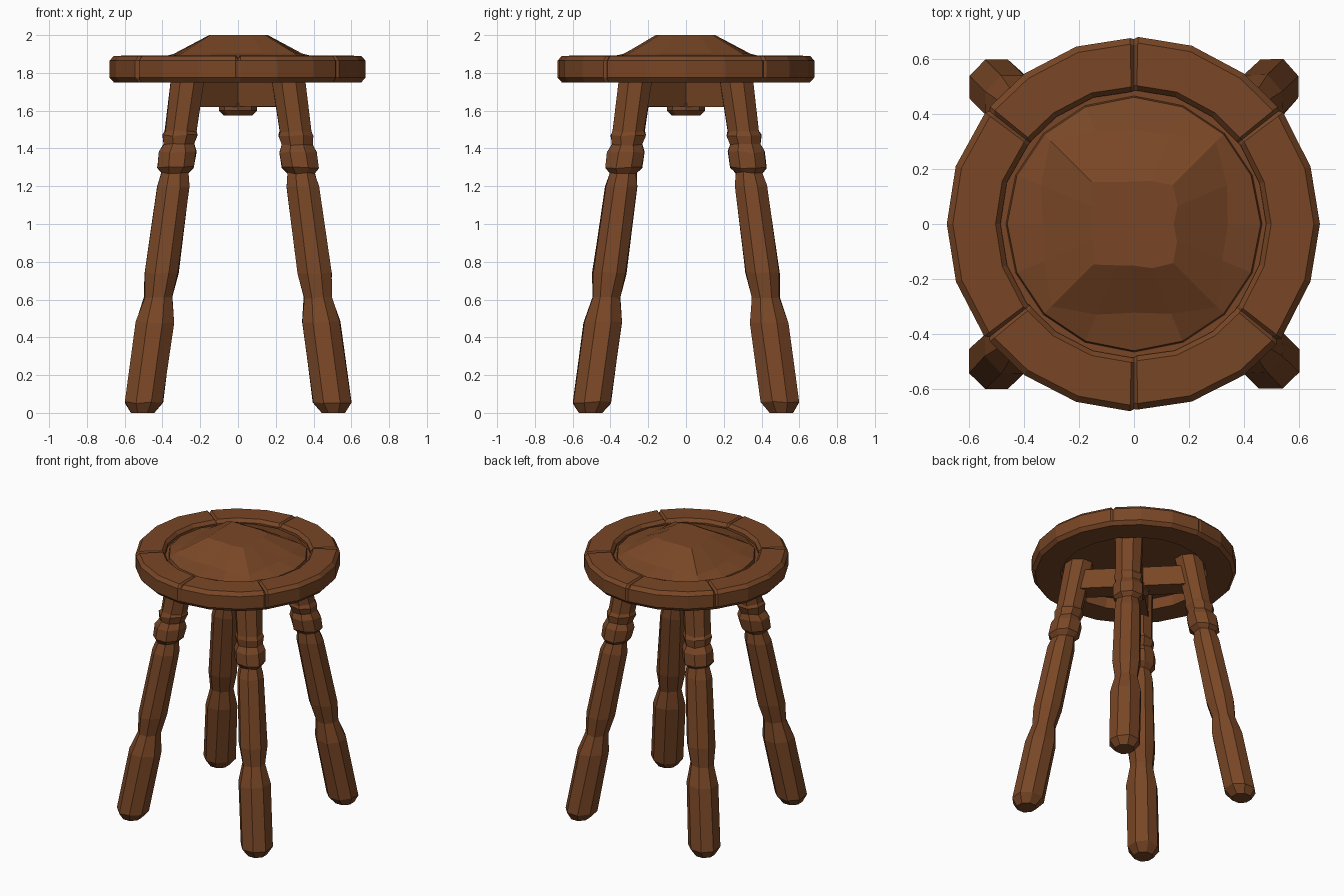
import bpy, bmesh, math, random

if "Cube" in bpy.data.objects:
    bpy.data.objects.remove(bpy.data.objects["Cube"])

random.seed(4)

wood = bpy.data.materials.new("brown wood")
wood.diffuse_color = (0.19, 0.062, 0.019, 1)
wood.use_nodes = True
wood.node_tree.nodes["Principled BSDF"].inputs["Base Color"].default_value = wood.diffuse_color


def make_object(name, bm):
    bmesh.ops.recalc_face_normals(bm, faces=bm.faces)
    mesh = bpy.data.meshes.new(name)
    bm.to_mesh(mesh)
    bm.free()
    mesh.materials.append(wood)
    obj = bpy.data.objects.new(name, mesh)
    bpy.context.collection.objects.link(obj)
    return obj


def loft(name, rings, capped=True, closed=False):
    """Skin a list of point rings; cap the ends or close the loop."""
    bm = bmesh.new()
    loops = [[bm.verts.new(p) for p in ring] for ring in rings]
    pairs = list(zip(loops, loops[1:]))
    if closed:
        pairs.append((loops[-1], loops[0]))
    for a, b in pairs:
        n = len(a)
        for i in range(n):
            j = (i + 1) % n
            bm.faces.new((a[i], a[j], b[j], b[i]))
    if capped:
        bm.faces.new(loops[0])
        bm.faces.new(loops[-1])
    return make_object(name, bm)


def jitter(amount):
    return random.uniform(-amount, amount)


# Seat rim: chamfered hoop with carved radial seams
SEAMS = [38, 90, 142, 218, 270, 321]
angles = [(a, 0) for a in range(0, 360, 18)
          if all(abs(a - s) > 6 for s in SEAMS)]
for s in SEAMS:
    angles += [(s - 1.2, 0), (s, 1), (s + 1.2, 0)]
angles.sort()
wobble = [jitter(0.004) for _ in angles]
RIM = [(0.485, 1.75, 0), (0.655, 1.75, 0), (0.677, 1.775, -1), (0.677, 1.865, -1),
       (0.655, 1.89, -1), (0.50, 1.893, -1), (0.482, 1.87, -1)]
rings = []
for r, z, cut in RIM:
    ring = []
    for (a, seam), w in zip(angles, wobble):
        t = math.radians(a)
        rr = r + w + (-0.008 * seam if cut and r > 0.6 else 0)
        zz = z + (0.016 * seam * cut if z > 1.88 else 0)
        ring.append((rr * math.cos(t), rr * math.sin(t), zz))
    rings.append(ring)
loft("seat_rim", rings, capped=False, closed=True)

# Seat panel: round at the edge, rising to a rough square plateau
PANEL = [(0.495, 1.83, 9), (0.495, 1.85, 9), (0.465, 1.85, 9), (0.46, 1.872, 9),
         (0.42, 1.902, 0.33), (0.205, 2.0, 0.155)]
rings = []
for cap, z, half in PANEL:
    ring = []
    for i in range(16):
        t = math.tau * i / 16
        c, s = math.cos(t), math.sin(t)
        r = min(cap, half / max(abs(c), abs(s)))
        if half < 1:
            r += jitter(0.012)
        ring.append((r * c, r * s, z))
    rings.append(ring)
loft("seat_panel", rings)

# Legs: eight-sided turned posts splayed along the diagonals
LEG = [(0.0, 0.062), (0.055, 0.1), (0.48, 0.1), (0.61, 0.073), (0.74, 0.089),
       (1.2, 0.084), (1.27, 0.07), (1.3, 0.096), (1.38, 0.098), (1.42, 0.08),
       (1.47, 0.092), (1.49, 0.083), (1.84, 0.09)]


def leg(name, sx, sy):
    rings = []
    for z, half in LEG:
        d = 0.505 - 0.135 * z
        r = half / math.cos(math.pi / 8)
        ring = []
        for i in range(8):
            t = math.tau * (i + 0.5) / 8
            k = 0 if z in (0.0, 1.84) else 1
            ring.append((sx * d + r * math.cos(t) + k * jitter(0.003),
                         sy * d + r * math.sin(t) + k * jitter(0.003),
                         z + k * jitter(0.006)))
        rings.append(ring)
    loft(name, rings)


leg("front_left_leg", -1, -1)
leg("front_right_leg", 1, -1)
leg("back_left_leg", -1, 1)
leg("back_right_leg", 1, 1)


# Crossed braces joining opposite legs under the seat
def brace(name, angle, bottom):
    bm = bmesh.new()
    bmesh.ops.create_cube(bm, size=1)
    for v in bm.verts:
        v.co = (v.co.x * 0.72, v.co.y * 0.13, bottom + (v.co.z + 0.5) * 0.14)
    obj = make_object(name, bm)
    obj.rotation_euler.z = math.radians(angle)


brace("brace_a", 45, 1.62)
brace("brace_b", -45, 1.621)

# Peg under the brace crossing
rings = []
for r, z in [(0.075, 1.575), (0.1, 1.6), (0.1, 1.64)]:
    rings.append([(r * math.cos(math.tau * i / 8), r * math.sin(math.tau * i / 8), z)
                  for i in range(8)])
loft("centre_peg", rings)
